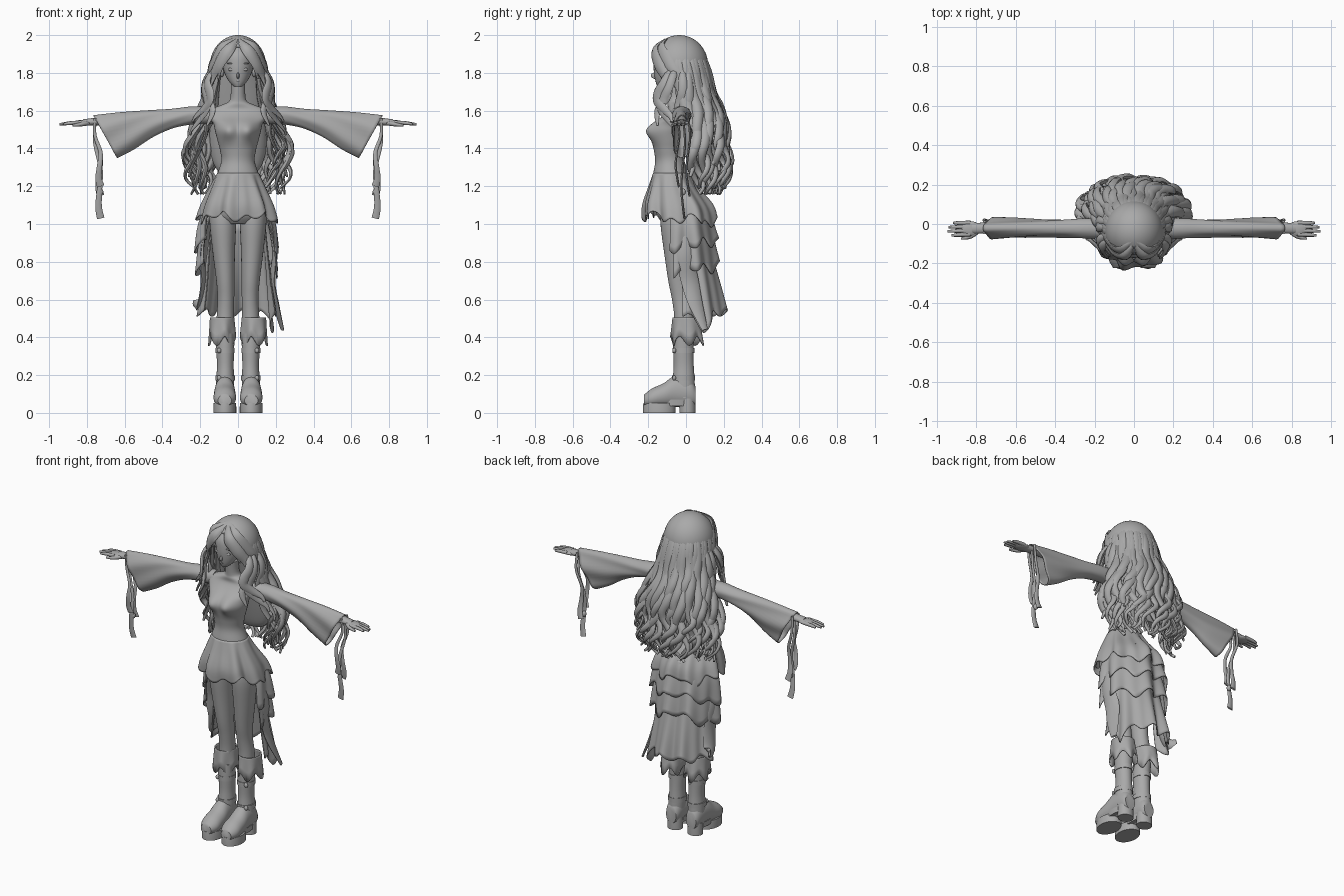
import bpy, bmesh, math, random
from math import sin, cos, pi, radians
from mathutils import Vector, Matrix

random.seed(4)
if "Cube" in bpy.data.objects:
    bpy.data.objects.remove(bpy.data.objects["Cube"])

clay = bpy.data.materials.new("clay_grey")
clay.use_nodes = True
clay.diffuse_color = (0.4, 0.4, 0.4, 1)
clay.node_tree.nodes["Principled BSDF"].inputs["Base Color"].default_value = (0.4, 0.4, 0.4, 1)


def finish(name, bm, mirror=False, thick=0.0):
    bmesh.ops.remove_doubles(bm, verts=bm.verts, dist=1e-5)
    bmesh.ops.recalc_face_normals(bm, faces=bm.faces)
    mesh = bpy.data.meshes.new(name)
    bm.to_mesh(mesh)
    bm.free()
    mesh.materials.append(clay)
    mesh.shade_smooth()
    mesh.set_sharp_from_angle(angle=radians(50))
    ob = bpy.data.objects.new(name, mesh)
    bpy.context.scene.collection.objects.link(ob)
    if thick:
        ob.modifiers.new("thickness", "SOLIDIFY").thickness = thick
    if mirror:
        ob.modifiers.new("other_side", "MIRROR").use_axis[0] = True
    return ob


def spline(pts, steps=4):
    """Smooth curve through tuples of any length."""
    out = []
    last = len(pts) - 1
    for i in range(last):
        quad = list(zip(pts[max(i - 1, 0)], pts[i], pts[i + 1], pts[min(i + 2, last)]))
        for s in range(steps):
            t = s / steps
            out.append(tuple(b + 0.5 * t * (c - a + t * (2*a - 5*b + 4*c - d + t * (3*(b - c) + d - a)))
                             for a, b, c, d in quad))
    return out + [tuple(pts[-1])]


def skin(bm, rings, closed=True, caps=True):
    rows = [[bm.verts.new(p) for p in r] for r in rings]
    n = len(rows[0])
    for a, b in zip(rows, rows[1:]):
        for j in range(n if closed else n - 1):
            k = (j + 1) % n
            bm.faces.new((a[j], a[k], b[k], b[j]))
    if caps:
        bm.faces.new(rows[0])
        bm.faces.new(rows[-1])


def loft(name, rows, axis="z", n=28, steps=4, mirror=False):
    """Ellipse sections: position along axis, two centre values, two radii."""
    bm = bmesh.new()
    rings = []
    for s, cx, c, rx, r in (spline(rows, steps) if steps > 1 else rows):
        ring = [(cx + rx * cos(2*pi*j/n), c + r * sin(2*pi*j/n)) for j in range(n)]
        rings.append([(x, v, s) if axis == "z" else (x, s, v) for x, v in ring])
    skin(bm, rings)
    return finish(name, bm, mirror)


def strand(bm, pts, hub=(0, -0.02), n=8, steps=5):
    """Flat tapering band along x, y, z, half width, half thickness."""
    path = spline(pts, steps)
    rings = []
    for i, p in enumerate(path):
        c = Vector(p[:3])
        t = (Vector(path[min(i + 1, len(path) - 1)][:3]) - Vector(path[max(i - 1, 0)][:3])).normalized()
        out = Vector((c.x - hub[0], c.y - hub[1], 0.03))
        side = t.cross(out).normalized()
        out = side.cross(t)
        rings.append([c + side * p[3] * cos(2*pi*j/n) + out * p[4] * sin(2*pi*j/n) for j in range(n)])
    skin(bm, rings)


def ball(name, loc, size, tilt=0, mirror=False):
    bm = bmesh.new()
    m = Matrix.Translation(loc) @ Matrix.Rotation(tilt, 4, "X") @ Matrix.Diagonal((*size, 1))
    bmesh.ops.create_uvsphere(bm, u_segments=24, v_segments=16, radius=1, matrix=m)
    finish(name, bm, mirror)


def skirt(name, reach, rows, folds, amp, hem, n=140):
    """Pleated sheet; angle zero points to the back."""
    bm = bmesh.new()
    rings = []
    path = spline(rows, 4)
    for i, (z, cy, rx, ry) in enumerate(path):
        t = i / (len(path) - 1)
        ring = []
        for j in range(n + 1):
            a = radians(reach * (2 * j / n - 1))
            f = amp * t * (sin(folds * a) + 0.6 * sin((2 * folds - 3) * a + 1))
            ring.append(((rx + f) * sin(a), cy + (ry + f) * cos(a), z + t * t * hem(a)))
        rings.append(ring)
    skin(bm, rings, closed=False, caps=False)
    finish(name, bm, thick=0.006)


# Head, neck and torso
loft("head", [(1.725, 0, -.13, .018, .02), (1.75, 0, -.112, .044, .048), (1.79, 0, -.088, .068, .08),
              (1.84, 0, -.07, .082, .102), (1.9, 0, -.06, .086, .104), (1.96, 0, -.05, .05, .07)])
ball("nose", (0, -.167, 1.785), (.008, .018, .016), -.4)
ball("lips", (0, -.155, 1.757), (.015, .008, .006))
ball("eyes", (.034, -.154, 1.818), (.019, .009, .009), mirror=True)
ball("brows", (.036, -.157, 1.85), (.022, .007, .004), mirror=True)
ball("ears", (.085, -.05, 1.81), (.012, .02, .032), mirror=True)
torso = loft("torso", [(1.74, 0, -.065, .038, .04), (1.66, 0, -.055, .042, .042), (1.635, 0, -.05, .075, .048),
                       (1.605, 0, -.045, .15, .053), (1.57, 0, -.058, .158, .066), (1.53, 0, -.08, .13, .086),
                       (1.49, 0, -.09, .121, .094), (1.44, 0, -.09, .108, .09), (1.39, 0, -.09, .095, .08),
                       (1.33, 0, -.085, .089, .078), (1.25, 0, -.08, .115, .095), (1.15, 0, -.055, .145, .115),
                       (1.05, 0, -.045, .15, .11), (1, 0, -.04, .11, .08)], n=64, steps=5)
# Bust swells out of the torso front
for v in torso.data.vertices:
    if v.co.y < -.08:
        v.co.y -= .036 * math.exp(-((abs(v.co.x) - .053) / .042) ** 2 - ((v.co.z - 1.495) / .05) ** 2)

# Arms, sleeves and hands
bm = bmesh.new()
strand(bm, [(.12, -.035, 1.58, .048, .048), (.24, -.025, 1.572, .045, .042), (.45, -.02, 1.56, .034, .034),
            (.65, -.02, 1.55, .026, .028), (.82, -.022, 1.537, .017, .028)], hub=(.5, 5), n=16)
finish("arms", bm, mirror=True)
bm = bmesh.new()
rings = []
for i, (xt, zt, xb, zb, ry) in enumerate(spline(
        [(.17, 1.622, .19, 1.53, .052), (.25, 1.622, .26, 1.525, .05), (.35, 1.61, .35, 1.505, .046),
         (.48, 1.602, .45, 1.46, .044), (.62, 1.592, .55, 1.395, .048), (.765, 1.576, .64, 1.348, .052)], 5)):
    ring = []
    for j in range(36):
        a = 2 * pi * j / 36
        h = 0.5 + 0.5 * cos(a)
        ripple = 1 + 0.006 * i * sin(5 * a + i * .3)
        ring.append((xb + (xt - xb) * h, -.022 + ry * sin(a) * ripple, zb + (zt - zb) * h))
    rings.append(ring)
skin(bm, rings, caps=False)
finish("bell_sleeves", bm, mirror=True, thick=.005)
ball("palms", (.828, -.024, 1.535), (.052, .038, .015), mirror=True)
bm = bmesh.new()
for k, tip in enumerate((.925, .945, .94, .915)):
    y = -.052 + .019 * k
    strand(bm, [(.83, y, 1.537, .011, .012), (.89, y * 1.06, 1.534, .01, .01),
                (tip, y * 1.12, 1.528, .006, .006)], hub=(.9, 9))
strand(bm, [(.79, -.035, 1.535, .013, .013), (.83, -.064, 1.528, .011, .011),
            (.875, -.074, 1.522, .006, .006)], hub=(.8, 9))
finish("fingers", bm, mirror=True)
bm = bmesh.new()
for y, low in ((-.045, 1.2), (-.015, 1.03), (.012, 1.15)):
    drop = 1.56 - low
    strand(bm, [(.757 - .035 * t + .012 * sin(9 * t), y + .01 * sin(7 * t), 1.56 - drop * t,
                 .008 + .012 * t * t, .006) for t in (0, .25, .5, .7, .88, 1)], hub=(.72, 5))
finish("sleeve_ribbons", bm, mirror=True)
ball("ribbon_knots", (.727, -.015, 1.17), (.014, .014, .018), mirror=True)

# Legs, cuffs and boots
loft("legs", [(1.09, .08, -.045, .07, .085), (1, .08, -.05, .07, .085), (.85, .075, -.042, .059, .074),
              (.7, .067, -.034, .048, .06), (.6, .064, -.022, .044, .052), (.5, .067, -.01, .046, .052),
              (.35, .068, -.015, .044, .05)], mirror=True)
bm = bmesh.new()
rings = []
for t in (0, .05, .3, .6, 1):
    ring = []
    for j in range(48):
        a = 2 * pi * j / 48
        f = 1 + .08 * t * sin(6 * a)
        ring.append((.084 + (.065 + .006 * t) * f * cos(a), .006 * t + (.072 + .014 * t) * f * sin(a),
                     .505 - .125 * t - .025 * t * sin(5 * a + 1)))
    rings.append(ring)
skin(bm, rings, caps=False)
finish("boot_cuffs", bm, mirror=True, thick=.008)
loft("boot_shafts", [(.42, .07, -.012, .05, .056), (.34, .068, -.014, .048, .054), (.25, .067, -.012, .044, .053),
                     (.17, .068, -.012, .048, .058), (.08, .07, -.01, .047, .057)], mirror=True)
for name, z, r in (("upper_straps", .33, .05), ("ankle_straps", .185, .052)):
    loft(name, [(z - .014, .068, -.013, r, r + .008), (z + .014, .068, -.013, r, r + .008)],
         steps=1, mirror=True)
    ball(name + "_buckle", (.1, -.062, z), (.012, .01, .014), mirror=True)
loft("boot_feet", [(.05, .07, .09, .035, .05), (.02, .07, .105, .047, .075), (-.06, .07, .112, .053, .082),
                   (-.12, .07, .092, .058, .064), (-.18, .07, .077, .058, .052),
                   (-.222, .07, .066, .036, .03)], axis="y", mirror=True)
for name, y, ry, rx, top in (("front_soles", -.142, .086, .061, .052), ("boot_heels", .008, .043, .047, .075)):
    loft(name, [(0, .07, y, rx, ry), (.03, .07, y, rx, ry), (top, .07, y, rx * .97, ry * .97)],
         steps=1, mirror=True)
loft("sole_bridges", [(.036, .069, -.06, .047, .1), (.07, .069, -.06, .05, .1)], steps=1, mirror=True)

# Tiered skirt, short in front and long behind
skirt("peplum", 180, [(1.27, -.08, .11, .095), (1.2, -.07, .143, .125), (1.1, -.045, .188, .178),
                      (1.025, -.035, .208, .187)], 8, .014,
      lambda a: -.015 * cos(a) + .018 * sin(11 * a + .7) + .016 * sin(5 * a + 2))
for name, reach, top, low, rx, ry in (("upper_tier", 116, 1.12, .93, .212, .17),
                                      ("middle_tier", 108, 1.05, .8, .208, .175)):
    skirt(name, reach, [(top, -.02, .155, .13), ((top + low) / 2, -.015, rx - .012, ry - .02),
                        (low, -.01, rx, ry)], 7, .014,
          lambda a: .022 * sin(9 * a) + .02 * sin(4 * a + top * 9) - .05 * abs(sin(a)))
skirt("long_train", 98, [(1, 0, .145, .1), (.8, 0, .165, .145), (.65, .005, .182, .175),
                         (.53, .01, .2, .195)], 8, .015,
      lambda a: .02 * sin(10 * a) - .09 * max(0, 1 - abs(a - 1.15) * 2.2))
bm = bmesh.new()
for s, low in ((-1, .58), (1, .44)):
    strand(bm, [(s * .165, -.02, 1.02, .03, .01), (s * .195, -.01, .85, .045, .014), (s * .18, .02, .7, .048, .014),
                (s * .2, .05, .58, .04, .012), (s * .235, .1, low, .018, .006)])
finish("side_ruffles", bm)

# Hair: skull cap with open face
bm = bmesh.new()
bmesh.ops.create_uvsphere(bm, u_segments=40, v_segments=28, radius=1,
                          matrix=Matrix.Translation((0, -.035, 1.84)) @ Matrix.Diagonal((.148, .152, .16, 1)))
hidden = [f for f in bm.faces if f.calc_center_median().z - 1.9 < -1.3 * (f.calc_center_median().y + .12)]
bmesh.ops.delete(bm, geom=hidden, context="FACES")
finish("hair_cap", bm, thick=.01)

# Hair: inner mass and two layers of wavy locks
loft("hair_mass", [(1.84, 0, .01, .11, .09), (1.7, 0, .045, .14, .08), (1.55, 0, .09, .15, .08),
                   (1.4, 0, .125, .15, .075), (1.3, 0, .13, .12, .05), (1.26, 0, .13, .08, .03)])
hair_shape = spline([(1.95, -.035, .088, .092), (1.85, -.032, .14, .143), (1.72, 0, .158, .142),
                     (1.58, .04, .2, .15), (1.42, .065, .257, .16), (1.28, .075, .255, .148),
                     (1.16, .08, .215, .115)], 3)
bm = bmesh.new()
for count, scale, first in ((38, 1, 0), (24, .8, 4)):
    for i in range(count):
        base = radians(-106 + 212 * i / (count - 1))
        phase, speed = random.uniform(0, 6), random.uniform(.9, 1.3)
        depth = scale * (1 - .1 * (i % 3 == 1))
        stop = len(hair_shape) - random.choice((0, 0, 1, 2, 3))
        pts = []
        for k in range(first, stop):
            z, cy, rx, ry = hair_shape[k]
            t = k / (stop - 1)
            wave = max(0, t - .2) * 1.25
            a = base + .21 * wave * sin(phase + speed * k)
            r = depth * (1 + .15 * wave * cos(phase + speed * k))
            w = .005 + .025 * sin(pi * min(t * .85 + .13, .96))
            pts.append((rx * r * sin(a), cy + ry * r * cos(a), z, w, w * (.3 + .4 * min(1, 2 * t))))
        strand(bm, pts, hub=(0, .02), steps=3)
finish("back_locks", bm)

# Hair: parted fringe, swept sides and front locks
bm = bmesh.new()
strand(bm, [(.006, -.11, 1.972, .012, .01), (.05, -.163, 1.925, .03, .014), (.1, -.148, 1.85, .034, .014),
            (.138, -.1, 1.77, .028, .014), (.165, -.1, 1.68, .026, .014), (.135, -.15, 1.6, .022, .012),
            (.165, -.15, 1.52, .006, .005)])
strand(bm, [(.006, -.09, 1.98, .012, .008), (.075, -.135, 1.935, .035, .012), (.13, -.09, 1.85, .035, .012),
            (.148, -.02, 1.79, .022, .012), (.1, .105, 1.76, .012, .01)])
strand(bm, [(.01, -.135, 1.955, .01, .008), (.045, -.172, 1.905, .018, .008), (.085, -.155, 1.84, .014, .008),
            (.105, -.125, 1.77, .006, .005)])
for x, y, low in ((.115, -.08, 1.54), (.13, -.055, 1.47), (.135, -.02, 1.4), (.135, .01, 1.25)):
    fall = 1.82 - low
    strand(bm, [(x + .1 * t + .025 * sin(8 * t), y - .06 * sin(3 * t) * (low > 1.45) + .03 * t * sin(9 * t),
                 1.82 - fall * t, .006 + .024 * sin(pi * (.15 + .83 * t)), .006 + .01 * (1 - t))
                for t in (0, .15, .3, .45, .6, .75, .9, 1)])
finish("front_locks", bm, mirror=True)
